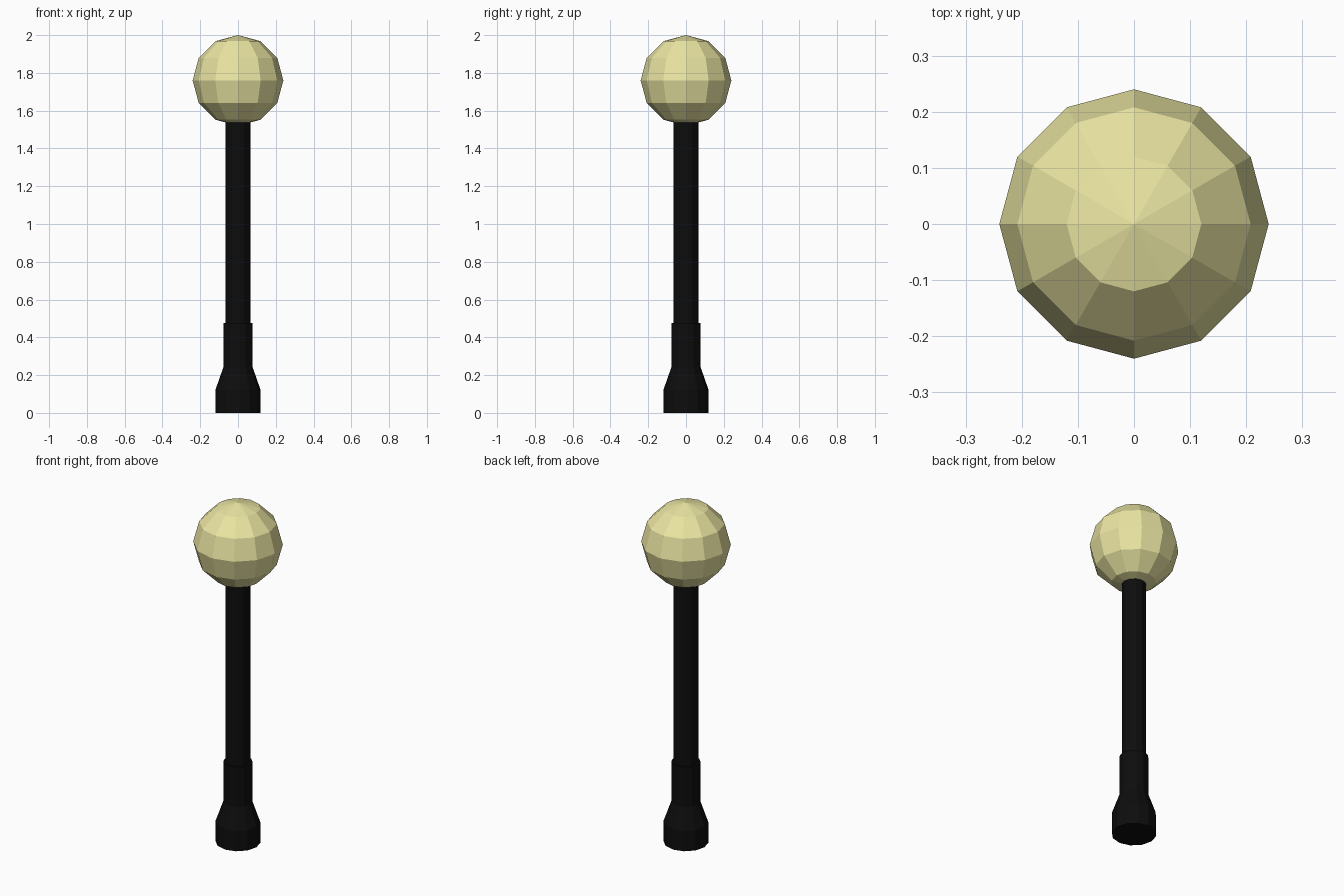
import bpy, bmesh, math

if "Cube" in bpy.data.objects:
    bpy.data.objects.remove(bpy.data.objects["Cube"])

SIDES = 12


def material(name, rgb):
    mat = bpy.data.materials.new(name)
    mat.diffuse_color = (*rgb, 1.0)
    mat.use_nodes = True
    mat.node_tree.nodes["Principled BSDF"].inputs["Base Color"].default_value = mat.diffuse_color
    return mat


def add_object(name, bm, mat):
    bmesh.ops.recalc_face_normals(bm, faces=bm.faces)
    mesh = bpy.data.meshes.new(name)
    bm.to_mesh(mesh)
    bm.free()
    mesh.materials.append(mat)
    obj = bpy.data.objects.new(name, mesh)
    bpy.context.collection.objects.link(obj)
    return obj


def turned(name, profile, mat):
    """Closed faceted solid from (radius, height) pairs, bottom to top."""
    bm = bmesh.new()
    rings = []
    for r, z in profile:
        angles = [2 * math.pi * i / SIDES for i in range(SIDES)]
        rings.append([bm.verts.new((r * math.cos(a), r * math.sin(a), z)) for a in angles])
    for low, high in zip(rings, rings[1:]):
        for i in range(SIDES):
            j = (i + 1) % SIDES
            bm.faces.new((low[i], low[j], high[j], high[i]))
    bm.faces.new(rings[0][::-1])
    bm.faces.new(rings[-1])
    return add_object(name, bm, mat)


iron = material("black_iron", (0.004, 0.004, 0.004))
glow = material("warm_glass", (0.82, 0.78, 0.36))

# Post: flared foot, collar with a small step, slim pole running into the globe
turned("lamp_post", [(0.12, 0.0), (0.12, 0.12), (0.078, 0.24), (0.078, 0.475),
                     (0.066, 0.475), (0.066, 1.55)], iron)

# Globe: low-poly sphere
bm = bmesh.new()
bmesh.ops.create_uvsphere(bm, u_segments=SIDES, v_segments=6, radius=0.24)
bmesh.ops.translate(bm, verts=bm.verts, vec=(0, 0, 1.76))
add_object("lamp_globe", bm, glow)
